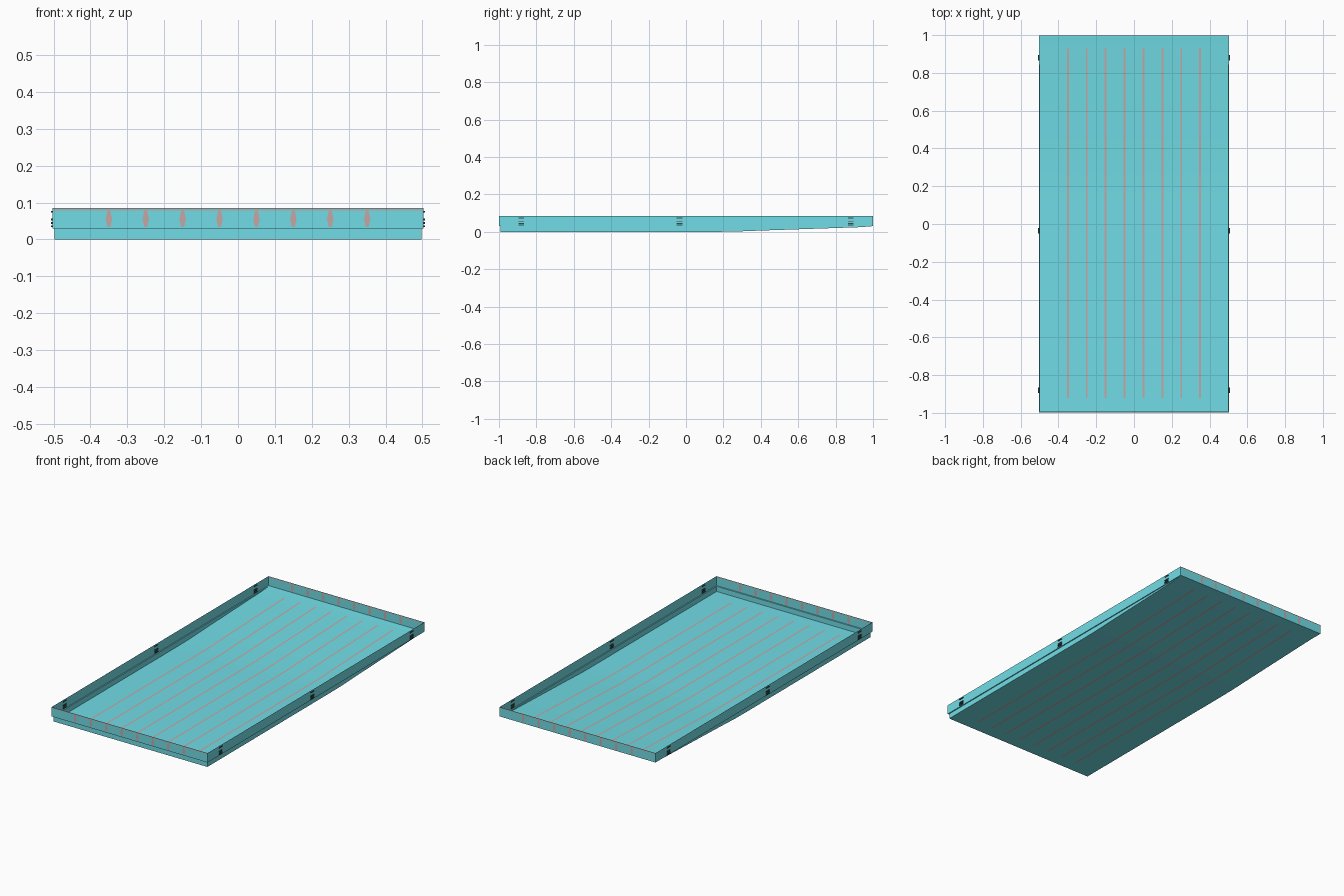
import bpy

if "Cube" in bpy.data.objects:
    bpy.data.objects.remove(bpy.data.objects["Cube"])

def material(name, rgb):
    m = bpy.data.materials.new(name)
    m.diffuse_color = (*rgb, 1)
    m.use_nodes = True
    m.node_tree.nodes["Principled BSDF"].inputs["Base Color"].default_value = m.diffuse_color
    return m

TEAL = material("teal", (0.165, 0.72, 0.79))
PINK = material("dusty pink", (0.56, 0.39, 0.38))
DARK = material("dark slate", (0.035, 0.065, 0.07))

def make(name, verts, faces, mat, smooth=False):
    me = bpy.data.meshes.new(name)
    me.from_pydata(verts, [], faces)
    me.materials.append(mat)
    ob = bpy.data.objects.new(name, me)
    bpy.context.collection.objects.link(ob)
    for p in me.polygons:
        p.use_smooth = smooth
    return ob

def box(name, x0, x1, y0, y1, z0, z1, mat):
    v = [(x, y, z) for z in (z0, z1) for x, y in ((x0, y0), (x1, y0), (x1, y1), (x0, y1))]
    f = [(3, 2, 1, 0), (4, 5, 6, 7), (0, 1, 5, 4), (1, 2, 6, 5), (2, 3, 7, 6), (3, 0, 4, 7)]
    return make(name, v, f, mat)

def wall_plate(name, outline, s, mat):
    """Flat plate on both faces of the front (s=-1) or back (s=1) wall."""
    n = len(outline)
    v = [(x, s * L + d, z) for d in (-0.0008, 0.0008) for x, z in outline]
    return make(name, v, [tuple(range(n)), tuple(reversed(range(n, 2 * n)))], mat)

W, L = 0.503, 0.9992
LW, LL = 0.497, 0.992
LIP, TOP = 0.03, 0.085

# upper rim: thin sheet walls with an inward lip at the bottom
rings = [(W, L, TOP), (W, L, LIP), (LW, LL, LIP)]
v, f = [], []
for x, y, z in rings:
    v += [(-x, -y, z), (x, -y, z), (x, y, z), (-x, y, z)]
for r in range(2):
    for i in range(4):
        j = (i + 1) % 4
        f.append((r*4 + 4 + i, r*4 + 4 + j, r*4 + j, r*4 + i))
make("rim_walls", v, f, TEAL)

# floor: flat in front, ramping up to the rim at the back
profile = [(-LL, 0.0), (0.12, 0.0), (0.25, 0.001), (0.40, 0.007), (0.93, 0.025), (LL, LIP)]
v = [(x, y, z) for y, z in profile for x in (-LW, LW)]
f = [(2*i, 2*i + 1, 2*i + 3, 2*i + 2) for i in range(len(profile) - 1)]
make("floor", v, f, TEAL, True)

# lower skirts between floor and rim
for s, name in ((-1, "left_skirt"), (1, "right_skirt")):
    v = [(s*LW, y, z) for y, z in profile] + [(s*LW, y, LIP) for y, z in profile[:-1]]
    n = len(profile)
    f = [(i, i + 1, n + i + 1, n + i) for i in range(n - 2)] + [(n - 2, n - 1, 2*n - 2)]
    if s < 0:
        f = [q[::-1] for q in f]
    make(name, v, f, TEAL)
make("front_skirt", [(-LW, -LL, 0), (LW, -LL, 0), (LW, -LL, LIP), (-LW, -LL, LIP)],
     [(0, 1, 2, 3)], TEAL)

# pinstripes along the floor (both faces) and on both end walls
stripe_path = [(-0.92, 0.0), (0.12, 0.0), (0.25, 0.001), (0.40, 0.007), (0.93, 0.025)]
for k in range(8):
    x = -0.35 + 0.1 * k
    v, f = [], []
    for dz in (0.0009, -0.0003):
        b = len(v)
        v += [(x + dx, y, z + dz) for y, z in stripe_path for dx in (-0.005, 0.005)]
        for i in range(len(stripe_path) - 1):
            q = (b + 2*i, b + 2*i + 1, b + 2*i + 3, b + 2*i + 2)
            f.append(q if dz > 0 else q[::-1])
    make(f"floor_stripe_{k+1}", v, f, PINK)
    shape = [(x - 0.004, 0.034), (x + 0.004, 0.034), (x + 0.009, 0.055),
             (x + 0.004, 0.078), (x - 0.004, 0.078), (x - 0.009, 0.055)]
    for s, name in ((-1, "front"), (1, "back")):
        wall_plate(f"{name}_stripe_{k+1}", shape, s, PINK)

# thin trim line along the top of the front and back walls
for s, name in ((-1, "front"), (1, "back")):
    wall_plate(f"{name}_trim", [(-W, 0.079), (W, 0.079), (W, 0.083), (-W, 0.083)], s, PINK)

# small side ribs in three groups per side
for s, side in ((-1, "left"), (1, "right")):
    for g, y in enumerate((-0.88, -0.035, 0.88)):
        for r, z in enumerate((0.036, 0.045, 0.054, 0.075)):
            a, b = sorted((s * 0.5, s * 0.507))
            box(f"{side}_rib_{g+1}_{r+1}", a, b, y - 0.015, y + 0.015, z - 0.0025, z + 0.0025, DARK)
